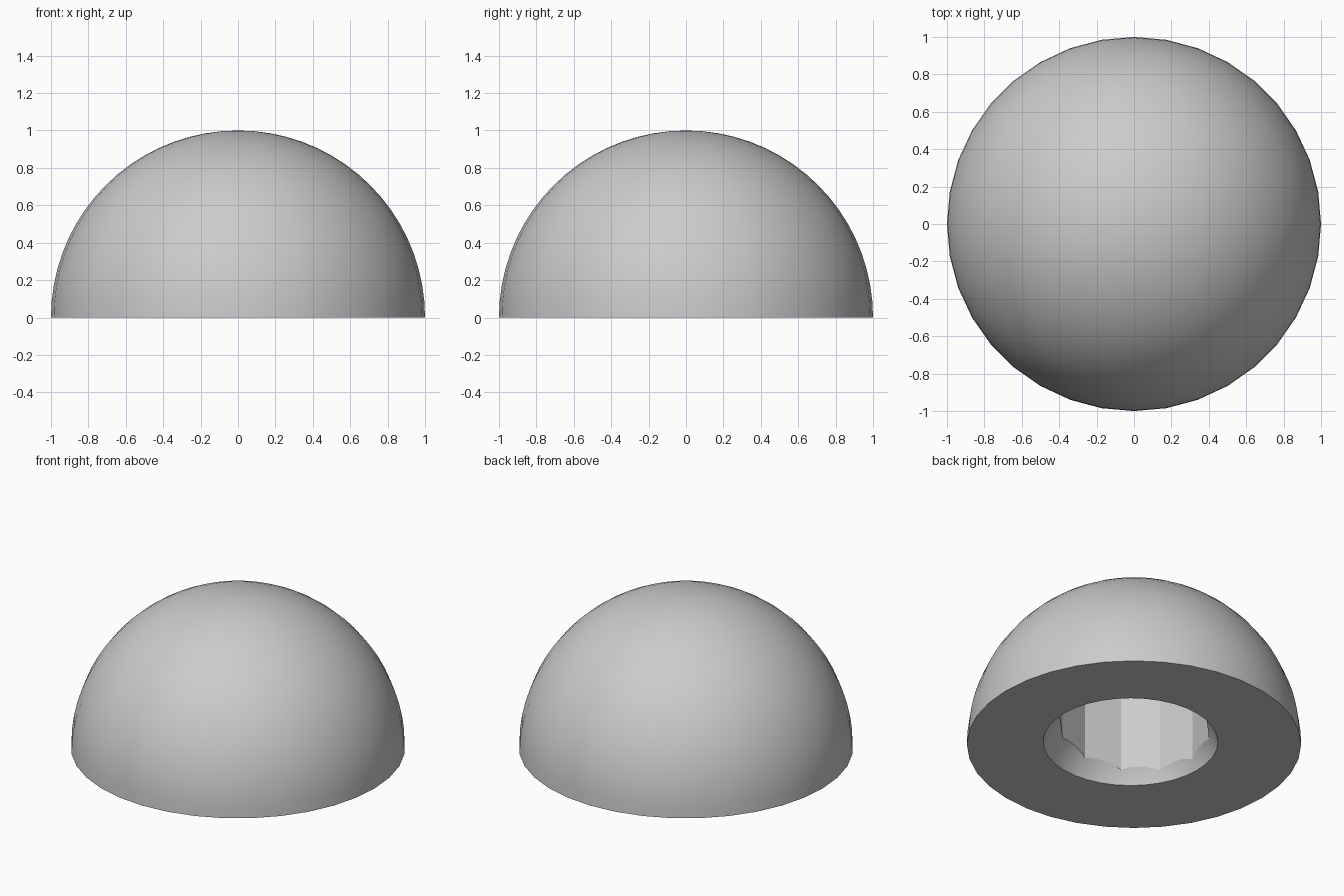
import bpy, bmesh, math
from mathutils import Matrix

if "Cube" in bpy.data.objects:
    bpy.data.objects.remove(bpy.data.objects["Cube"])

grey = bpy.data.materials.new("plain grey")
grey.use_nodes = True
GREY = (0.6, 0.6, 0.6, 1)
grey.diffuse_color = GREY
grey.node_tree.nodes["Principled BSDF"].inputs["Base Color"].default_value = GREY


def to_object(name, bm):
    mesh = bpy.data.meshes.new(name)
    bmesh.ops.recalc_face_normals(bm, faces=bm.faces)
    bm.to_mesh(mesh)
    bm.free()
    mesh.materials.append(grey)
    ob = bpy.data.objects.new(name, mesh)
    bpy.context.collection.objects.link(ob)
    return ob


def ball(radius, centre):
    bm = bmesh.new()
    bmesh.ops.create_uvsphere(bm, u_segments=36, v_segments=36, radius=radius,
                              matrix=Matrix.Translation(centre))
    return bm


# Solid dome: upper half of a ball with a flat underside
bm = ball(1, (0, 0, 0))
cut = bmesh.ops.bisect_plane(bm, geom=bm.verts[:] + bm.edges[:] + bm.faces[:], dist=1e-4,
                             plane_co=(0, 0, 0), plane_no=(0, 0, 1), clear_inner=True)
rim = [e for e in bm.edges if e.is_boundary]
bmesh.ops.contextual_create(bm, geom=rim)
dome = to_object("dome", bm)

# Rounded mouth of the socket, slightly off the axis
mouth = to_object("mouth_cutter", ball(0.56, (0.035, 0.01, -0.2)))

# Twelve-sided socket
bm = bmesh.new()
bottom, top = -0.3, 0.65
bmesh.ops.create_cone(bm, cap_ends=True, segments=12, radius1=0.455, radius2=0.455,
                      depth=top - bottom,
                      matrix=Matrix.Translation((0, 0, (top + bottom) / 2)))
socket = to_object("socket_cutter", bm)

# Cut both shapes out of the dome
bpy.ops.object.select_all(action="DESELECT")
bpy.context.view_layer.objects.active = dome
dome.select_set(True)
for cutter in (mouth, socket):
    mod = dome.modifiers.new(cutter.name, "BOOLEAN")
    mod.operation = "DIFFERENCE"
    mod.solver = "EXACT"
    mod.object = cutter
    bpy.ops.object.modifier_apply(modifier=mod.name)
    bpy.data.objects.remove(cutter)

bpy.ops.object.shade_smooth_by_angle(angle=math.radians(25))
